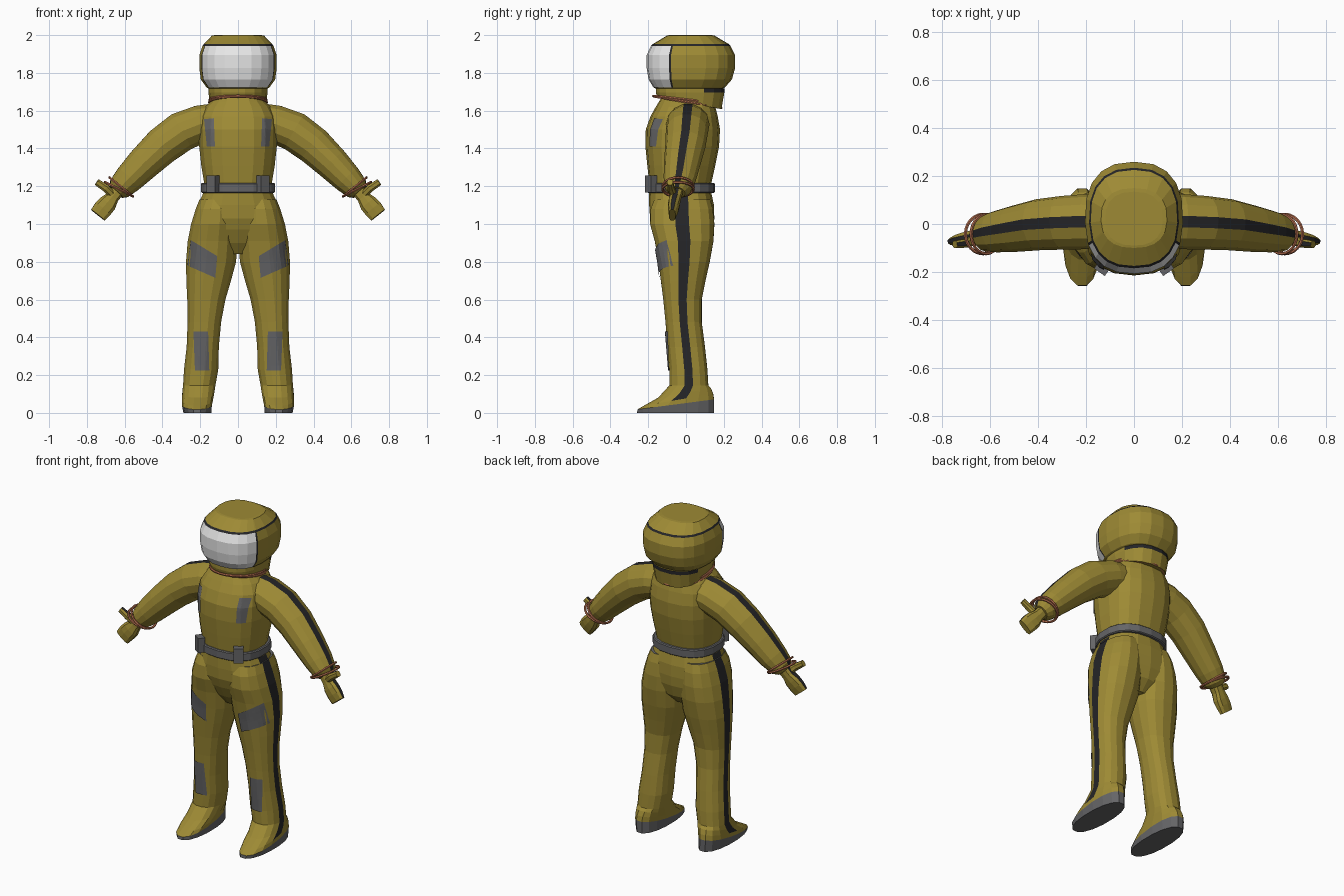
import bpy, bmesh, math
from mathutils import Vector
from mathutils.bvhtree import BVHTree

if "Cube" in bpy.data.objects:
    bpy.data.objects.remove(bpy.data.objects["Cube"])

COLOURS = {"olive_cloth": (0.34, 0.255, 0.035), "black_stripe": (0.018, 0.018, 0.02),
           "grey_patch": (0.13, 0.13, 0.135), "white_visor": (0.8, 0.8, 0.8),
           "orange_seal": (0.50, 0.17, 0.085)}
MATS = []
for name, c in COLOURS.items():
    m = bpy.data.materials.new(name)
    m.diffuse_color = (*c, 1)
    m.use_nodes = True
    m.node_tree.nodes["Principled BSDF"].inputs["Base Color"].default_value = m.diffuse_color
    MATS.append(m)
OLIVE, BLACK, GREY, WHITE, ORANGE = range(5)


def make(name, bm, mirror=False):
    bmesh.ops.recalc_face_normals(bm, faces=bm.faces)
    me = bpy.data.meshes.new(name)
    bm.to_mesh(me)
    bm.free()
    for m in MATS:
        me.materials.append(m)
    ob = bpy.data.objects.new(name, me)
    bpy.context.collection.objects.link(ob)
    if mirror:
        mod = ob.modifiers.new("mirror", 'MIRROR')
        mod.use_mirror_merge = False
    return ob


def ring(c, u, v, angles, e=2.0):
    """Superellipse section around c with half axes u and v."""
    def p(t):
        return math.copysign(abs(t) ** (2 / e), t)
    return [Vector(c) + Vector(u) * p(math.cos(a)) + Vector(v) * p(math.sin(a)) for a in angles]


def loft(name, rings, paint=lambda row, seg: OLIVE, closed=False, mirror=False, cap=OLIVE):
    bm = bmesh.new()
    vs = [[bm.verts.new(p) for p in r] for r in rings]
    n, rows = len(vs[0]), len(vs)
    for i in range(rows if closed else rows - 1):
        a, b = vs[i], vs[(i + 1) % rows]
        for j in range(n):
            k = (j + 1) % n
            bm.faces.new((a[j], a[k], b[k], b[j])).material_index = paint(i, j)
    if not closed:
        bm.faces.new(vs[0]).material_index = cap
        bm.faces.new(vs[-1]).material_index = cap
    return make(name, bm, mirror)


def even(n, start=0.0):
    return [math.radians(start) + 2 * math.pi * i / n for i in range(n)]


def striped(n, half):
    """Angles whose first segment is a narrow stripe centred on angle 0."""
    return [math.radians(-half)] + [math.radians(half + (360 - 2 * half) * i / n) for i in range(n)]


def flat_ring(z, x0, x1, y0, y1, angles, e=2.0, tilt=0.0):
    return ring(((x0 + x1) / 2, (y0 + y1) / 2, z), ((x1 - x0) / 2, 0, 0),
                (0, (y1 - y0) / 2, tilt), angles, e)


def hoop(name, c, u, v, r, mirror=False):
    """Thin tube around an ellipse."""
    c, u, v = Vector(c), Vector(u), Vector(v)
    up = u.cross(v).normalized()
    rings = []
    for a in even(24):
        d = u * math.cos(a) + v * math.sin(a)
        rings.append(ring(c + d, d.normalized() * r, up * r, even(6)))
    loft(name, rings, lambda i, j: ORANGE, closed=True, mirror=mirror)


# Torso and pelvis: z, half width, front, back
TORSO = [(0.84, 0.06, -0.09, 0.07), (0.90, 0.13, -0.135, 0.125), (0.97, 0.20, -0.17, 0.145),
         (1.03, 0.228, -0.19, 0.15), (1.10, 0.215, -0.195, 0.148), (1.16, 0.188, -0.195, 0.135),
         (1.22, 0.182, -0.195, 0.135), (1.31, 0.197, -0.205, 0.155), (1.41, 0.208, -0.215, 0.175),
         (1.50, 0.21, -0.213, 0.18), (1.57, 0.203, -0.188, 0.168), (1.62, 0.175, -0.16, 0.155),
         (1.645, 0.15, -0.145, 0.145), (1.67, 0.13, -0.13, 0.13)]
side_cuts = [math.radians(a) for a in (-10, 10, 30, 50, 70, 90, 110, 130, 150, 170,
                                       190, 210, 230, 250, 270, 290, 310, 330)]
torso = loft("torso", [flat_ring(z, -w, w, f, b, side_cuts, 2.4) for z, w, f, b in TORSO],
             lambda i, j: BLACK if 2 <= i < 5 and j in (0, 9) else OLIVE)

# Legs running into the shoes: z, inner, outer, front, back, tilt
LEG = [(1.13, 0.01, 0.205, -0.17, 0.13, 0), (1.08, 0.01, 0.225, -0.19, 0.145, 0),
       (1.00, 0.0, 0.25, -0.193, 0.153, 0), (0.91, 0.0, 0.268, -0.168, 0.148, 0),
       (0.80, 0.008, 0.277, -0.148, 0.128, 0), (0.70, 0.035, 0.275, -0.135, 0.105, 0),
       (0.60, 0.065, 0.27, -0.122, 0.085, 0), (0.48, 0.088, 0.268, -0.11, 0.085, 0),
       (0.35, 0.10, 0.273, -0.10, 0.102, 0), (0.23, 0.103, 0.287, -0.09, 0.115, 0),
       (0.145, 0.118, 0.292, -0.09, 0.12, 0), (0.105, 0.125, 0.296, -0.15, 0.135, 0.025),
       (0.07, 0.132, 0.298, -0.225, 0.147, 0.032), (0.045, 0.137, 0.298, -0.26, 0.152, 0.027),
       (0.0, 0.14, 0.29, -0.262, 0.152, 0)]
leg_cuts = striped(15, 10)


def paint_leg(i, j):
    if i >= len(LEG) - 2:
        return GREY
    return BLACK if j == 0 and i < len(LEG) - 3 else OLIVE


legs = loft("legs", [flat_ring(z, a, b, f, k, leg_cuts, 2.25, t) for z, a, b, f, k, t in LEG],
            paint_leg, mirror=True, cap=GREY)


# Arms and hands follow a path: x, y, z, half height, half depth
def limb(name, path, cuts, e, paint):
    pts = [Vector(p[:3]) for p in path]
    rings = []
    for i, p in enumerate(path):
        t = pts[min(i + 1, len(pts) - 1)] - pts[max(i - 1, 0)]
        n = Vector((-t.z, 0, t.x)).normalized()
        rings.append(ring(p[:3], n * p[3], t.cross(n).normalized() * p[4], cuts, e))
    return loft(name, rings, paint, mirror=True)


ARM = [(0.09, 0.01, 1.545, 0.10, 0.11), (0.20, 0.01, 1.528, 0.103, 0.115),
       (0.30, 0.005, 1.488, 0.108, 0.112), (0.40, -0.003, 1.415, 0.103, 0.107),
       (0.50, -0.02, 1.32, 0.092, 0.097), (0.58, -0.033, 1.238, 0.08, 0.086),
       (0.628, -0.043, 1.188, 0.066, 0.072), (0.645, -0.048, 1.168, 0.045, 0.045)]
limb("arms", ARM, striped(13, 12), 2.0, lambda i, j: BLACK if j == 0 else OLIVE)
HAND = [(0.63, -0.047, 1.185, 0.036, 0.036), (0.665, -0.056, 1.14, 0.036, 0.032),
        (0.69, -0.063, 1.108, 0.05, 0.032), (0.715, -0.068, 1.08, 0.052, 0.028),
        (0.741, -0.073, 1.047, 0.048, 0.018)]
limb("hands", HAND, striped(9, 14), 2.8, lambda i, j: BLACK if j == 0 else OLIVE)
THUMB = [(0.665, -0.066, 1.155, 0.02, 0.02), (0.70, -0.08, 1.19, 0.022, 0.02),
         (0.748, -0.085, 1.222, 0.019, 0.016)]
limb("thumbs", THUMB, striped(7, 25), 2.4, lambda i, j: BLACK if j == 0 and i == 1 else OLIVE)

# Wrist seals
for k, (dx, tip) in enumerate(((0.0, 0.0), (0.012, 0.012))):
    hoop(f"wrist_seal_{k + 1}", (0.618 + dx, -0.042, 1.196 - dx), (0.062 + tip, 0, 0.05 - tip),
         (0, 0.082, 0), 0.007, mirror=True)

# Helmet: z, half width, front, back
SHELL = [(1.715, 0.15, -0.155, 0.19), (1.722, 0.166, -0.172, 0.205), (1.765, 0.197, -0.198, 0.243),
         (1.825, 0.205, -0.208, 0.26), (1.895, 0.205, -0.208, 0.26), (1.943, 0.188, -0.185, 0.235),
         (1.953, 0.181, -0.175, 0.226), (1.998, 0.138, -0.10, 0.15), (2.0, 0.12, -0.09, 0.135)]
shell_cuts = [math.radians(a) for a in
              [-155 + 130 * i / 8 for i in range(9)] + [-22 + 224 * i / 12 for i in range(13)]]


def paint_shell(i, j):
    if i == 5:
        return BLACK
    if 1 <= i < 5:
        return WHITE if j < 8 else BLACK if j in (8, 21) else OLIVE
    return OLIVE


loft("helmet", [flat_ring(z, -w, w, f, b, shell_cuts, 2.45) for z, w, f, b in SHELL], paint_shell)

# Collar below the helmet, with a dark seam at the back
COLLAR = [(1.64, 0.148, -0.155, 0.19, -0.032), (1.695, 0.157, -0.162, 0.205, 0),
          (1.717, 0.157, -0.162, 0.205, 0)]
loft("collar", [flat_ring(z, -w, w, f, b, even(18), 2.4, t) for z, w, f, b, t in COLLAR],
     lambda i, j: BLACK if i == 1 and 1 <= j < 8 else OLIVE)
hoop("neck_seal_1", (0, 0.005, 1.658), (0.15, 0, 0), (0, 0.178, -0.02), 0.007)
hoop("neck_seal_2", (0, 0.008, 1.645), (0.153, 0, 0), (0, 0.178, -0.03), 0.007)

# Belt with two angled buckles
BELT = [(1.165, 0.193), (1.17, 0.199), (1.212, 0.199), (1.217, 0.193)]
loft("belt", [flat_ring(z, -w, w, -w - 0.008, w - 0.045, side_cuts, 2.4) for z, w in BELT],
     lambda i, j: GREY, cap=GREY)
bm = bmesh.new()
bmesh.ops.create_cube(bm, size=1)
turn = math.radians(35)
for v in bm.verts:
    x, y, z = v.co.x * 0.055, v.co.y * 0.04, v.co.z * 0.09
    v.co = (0.133 + x * math.cos(turn) - y * math.sin(turn),
            -0.185 + x * math.sin(turn) + y * math.cos(turn), 1.212 + z)
for f in bm.faces:
    f.material_index = GREY
make("belt_buckles", bm, True)


# Cloth patches laid onto the front surface: corners in x and z
def patch(name, base, corners):
    tree = BVHTree.FromPolygons([v.co for v in base.data.vertices],
                                [p.vertices[:] for p in base.data.polygons])
    a, b, c, d = (Vector((x, -1, z)) for x, z in corners)
    bm, n, grid = bmesh.new(), 8, []
    for i in range(n + 1):
        row = []
        for j in range(n + 1):
            p = a.lerp(b, j / n).lerp(d.lerp(c, j / n), i / n)
            hit, normal, _, _ = tree.ray_cast(p, Vector((0, 1, 0)))
            if hit is None:
                hit, normal, _, _ = tree.find_nearest(Vector((p.x, -0.1, p.z)))
            row.append(bm.verts.new(hit + Vector((0, -0.007, 0))))
        grid.append(row)
    for i in range(n):
        for j in range(n):
            f = bm.faces.new((grid[i][j], grid[i][j + 1], grid[i + 1][j + 1], grid[i + 1][j]))
            f.material_index = GREY
    bm.normal_update()
    if sum(f.normal.y for f in bm.faces) > 0:
        bmesh.ops.reverse_faces(bm, faces=bm.faces)
    make(name, bm, True)


patch("chest_patches", torso, [(0.128, 1.56), (0.18, 1.555), (0.165, 1.41), (0.122, 1.41)])
patch("thigh_patches", legs, [(0.11, 0.83), (0.25, 0.915), (0.268, 0.78), (0.12, 0.715)])
patch("shin_patches", legs, [(0.158, 0.43), (0.236, 0.43), (0.228, 0.225), (0.152, 0.225)])
